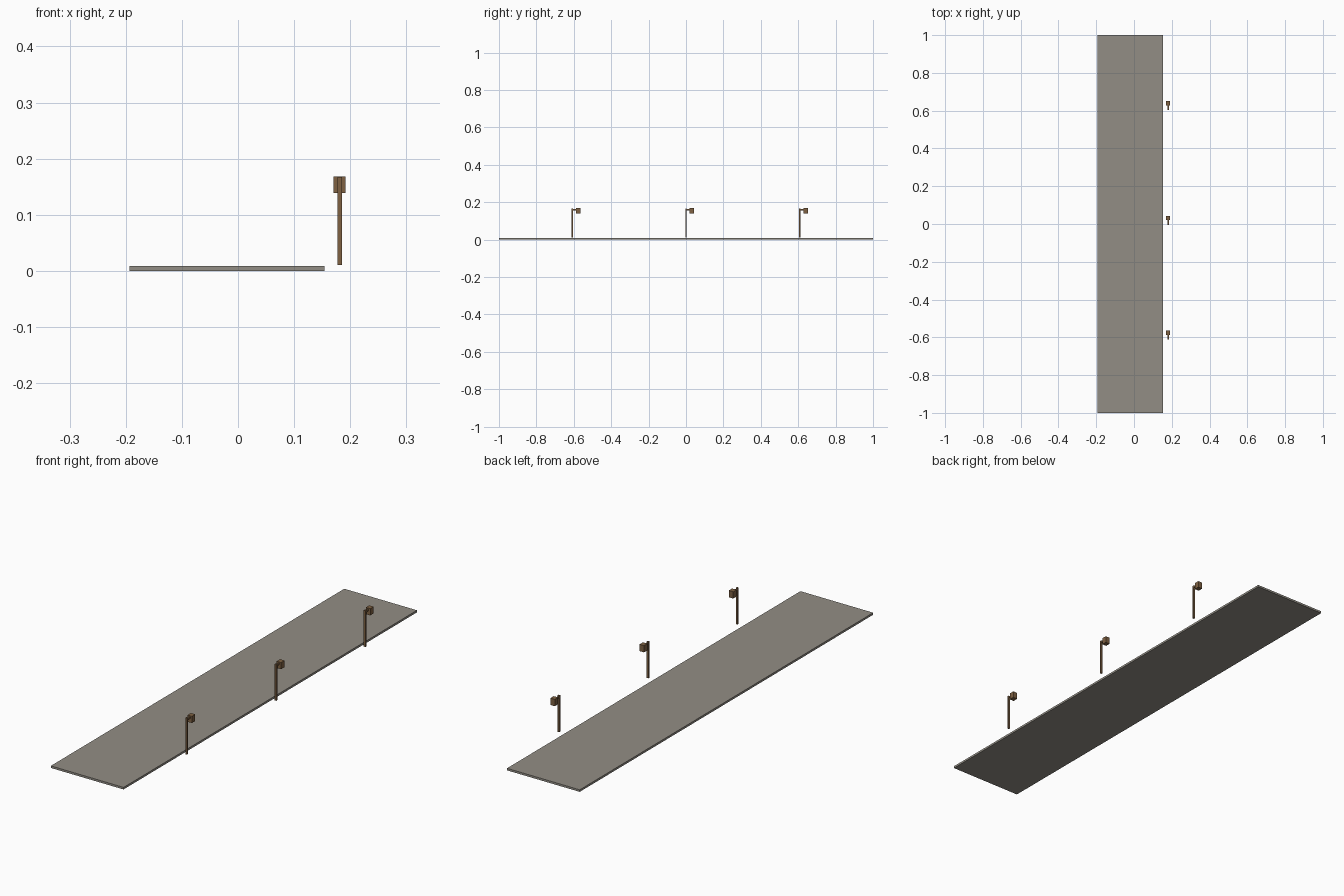
import bpy

if "Cube" in bpy.data.objects:
    bpy.data.objects.remove(bpy.data.objects["Cube"])


def material(name, color):
    m = bpy.data.materials.new(name)
    m.diffuse_color = (*color, 1)
    m.use_nodes = True
    m.node_tree.nodes["Principled BSDF"].inputs["Base Color"].default_value = m.diffuse_color
    return m


def box(name, lo, hi, mat):
    """Axis-aligned box between two corners."""
    bpy.ops.mesh.primitive_cube_add(size=1, location=[(a + b) / 2 for a, b in zip(lo, hi)])
    ob = bpy.context.object
    ob.name = name
    ob.scale = [b - a for a, b in zip(lo, hi)]
    bpy.ops.object.transform_apply(location=False, rotation=False, scale=True)
    ob.data.materials.append(mat)
    return ob


stone = material("stone", (0.29, 0.27, 0.235))
wood = material("wood", (0.21, 0.12, 0.055))

# Flat road slab
box("road", (-0.193, -1, 0), (0.154, 1, 0.009), stone)

# Row of roadside lamps: post, short arm, hanging lantern
X = 0.181
for i, y in enumerate((-0.608, 0, 0.608)):
    box(f"lamp_post_{i}", (X - 0.004, y - 0.004, 0.010), (X + 0.004, y + 0.004, 0.167), wood)
    box(f"lamp_arm_{i}", (X - 0.003, y + 0.004, 0.157), (X + 0.003, y + 0.021, 0.163), wood)
    box(f"lantern_{i}", (X - 0.0105, y + 0.020, 0.139), (X + 0.0105, y + 0.043, 0.168), wood)
